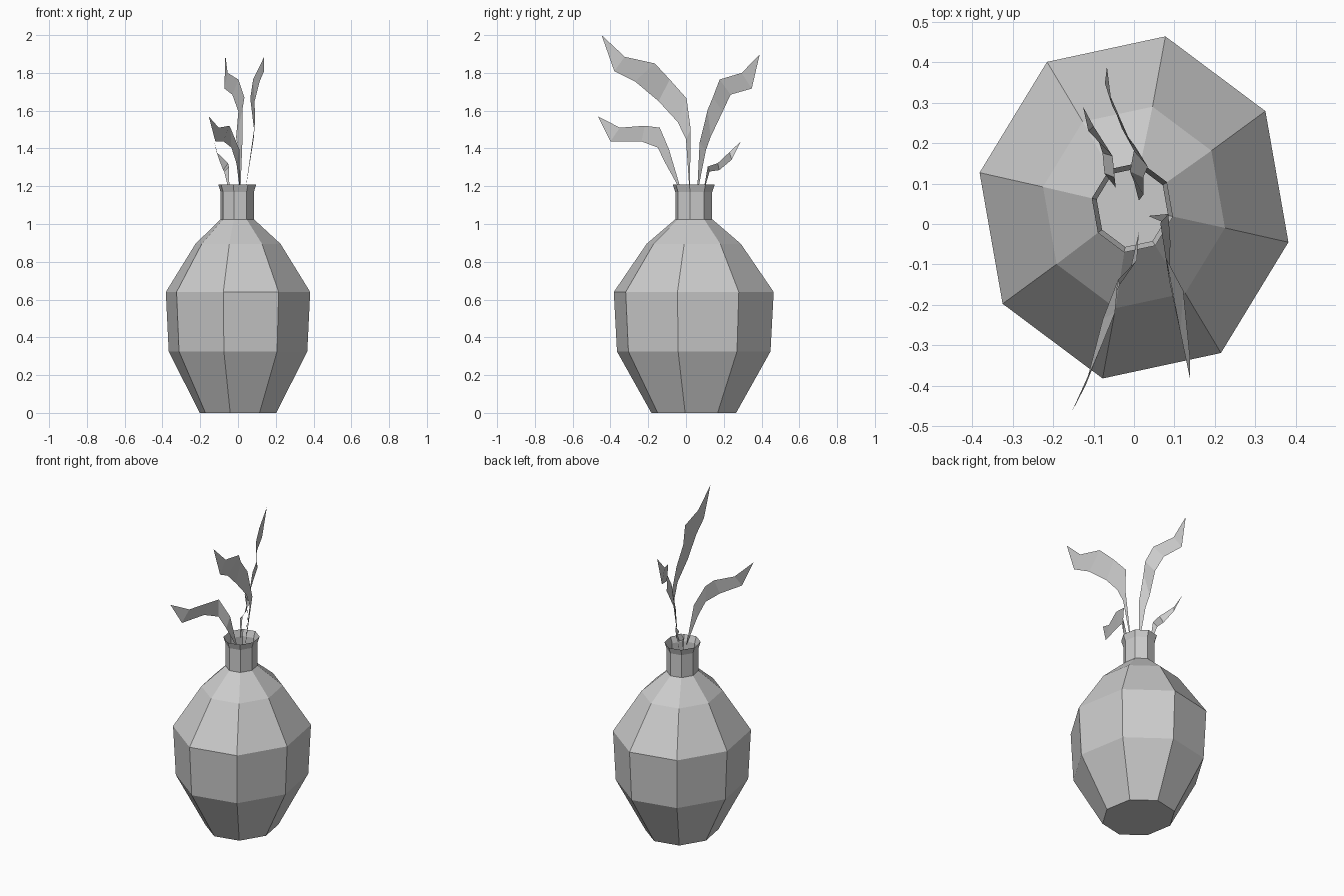
import bpy
from math import cos, sin, radians


def make_object(name, verts, faces):
    mesh = bpy.data.meshes.new(name)
    mesh.from_pydata(verts, [], faces)
    mesh.update()
    obj = bpy.data.objects.new(name, mesh)
    bpy.context.collection.objects.link(obj)
    return obj


# Vase: eight-sided, slightly oval thin shell, open at the rim (scale, height)
SIDES = 8
RX, RY, CY, PHASE = 0.39, 0.432, 0.041, -11.5
profile = [(0.53, 0.0), (0.96, 0.325), (1.0, 0.64), (0.589, 0.895),
           (0.231, 1.025), (0.231, 1.17), (0.263, 1.21)]
verts = []
for s, z in profile:
    cx = -0.004 if s < 0.3 else 0.0
    for i in range(SIDES):
        a = radians(PHASE + i * 360 / SIDES)
        verts.append((cx + RX * s * cos(a), CY + RY * s * sin(a), z))
faces = [tuple(reversed(range(SIDES)))]
for r in range(len(profile) - 1):
    for i in range(SIDES):
        j = (i + 1) % SIDES
        faces.append((r * SIDES + i, r * SIDES + j,
                      (r + 1) * SIDES + j, (r + 1) * SIDES + i))
make_object("vase", verts, faces)


# Leaves: flat ribbons between two edges, pointed at base and tip
def leaf(name, base, upper, lower, tip):
    n = len(upper)
    verts = [base] + upper + lower + [tip]
    faces = [(0, 1, n + 1)]
    for i in range(1, n):
        faces.append((i, i + 1, n + i + 1, n + i))
    faces.append((n, 2 * n + 1, 2 * n))
    return make_object(name, verts, faces)


leaf("tall_front_leaf", (0.035, 0.02, 1.15),
     [(0.085, 0.025, 1.5), (0.065, 0.003, 1.665), (0.08, -0.086, 1.765),
      (0.122, -0.165, 1.85), (0.138, -0.324, 1.885)],
     [(0.083, 0.0, 1.45), (0.09, -0.044, 1.54), (0.088, -0.145, 1.65),
      (0.115, -0.27, 1.755), (0.138, -0.38, 1.81)],
     (0.138, -0.447, 2.0))

leaf("tall_back_leaf", (0.012, 0.058, 1.15),
     [(0.023, 0.072, 1.43), (0.023, 0.115, 1.605), (0.034, 0.142, 1.67),
      (0.002, 0.178, 1.765), (-0.055, 0.295, 1.8)],
     [(0.0, 0.105, 1.39), (-0.01, 0.13, 1.46), (0.002, 0.194, 1.595),
      (-0.03, 0.236, 1.685), (-0.072, 0.348, 1.717)],
     (-0.067, 0.39, 1.897))

leaf("low_front_leaf", (0.012, -0.02, 1.16),
     [(0.007, -0.09, 1.395), (-0.04, -0.139, 1.51),
      (-0.047, -0.219, 1.52), (-0.102, -0.35, 1.51)],
     [(-0.008, -0.108, 1.32), (-0.035, -0.15, 1.405),
      (-0.077, -0.235, 1.437), (-0.12, -0.4, 1.437)],
     (-0.155, -0.467, 1.57))

leaf("low_back_leaf", (-0.045, 0.09, 1.16),
     [(-0.048, 0.115, 1.304), (-0.053, 0.168, 1.322), (-0.113, 0.23, 1.38)],
     [(-0.073, 0.125, 1.278), (-0.078, 0.176, 1.285), (-0.1, 0.242, 1.34)],
     (-0.126, 0.29, 1.437))
